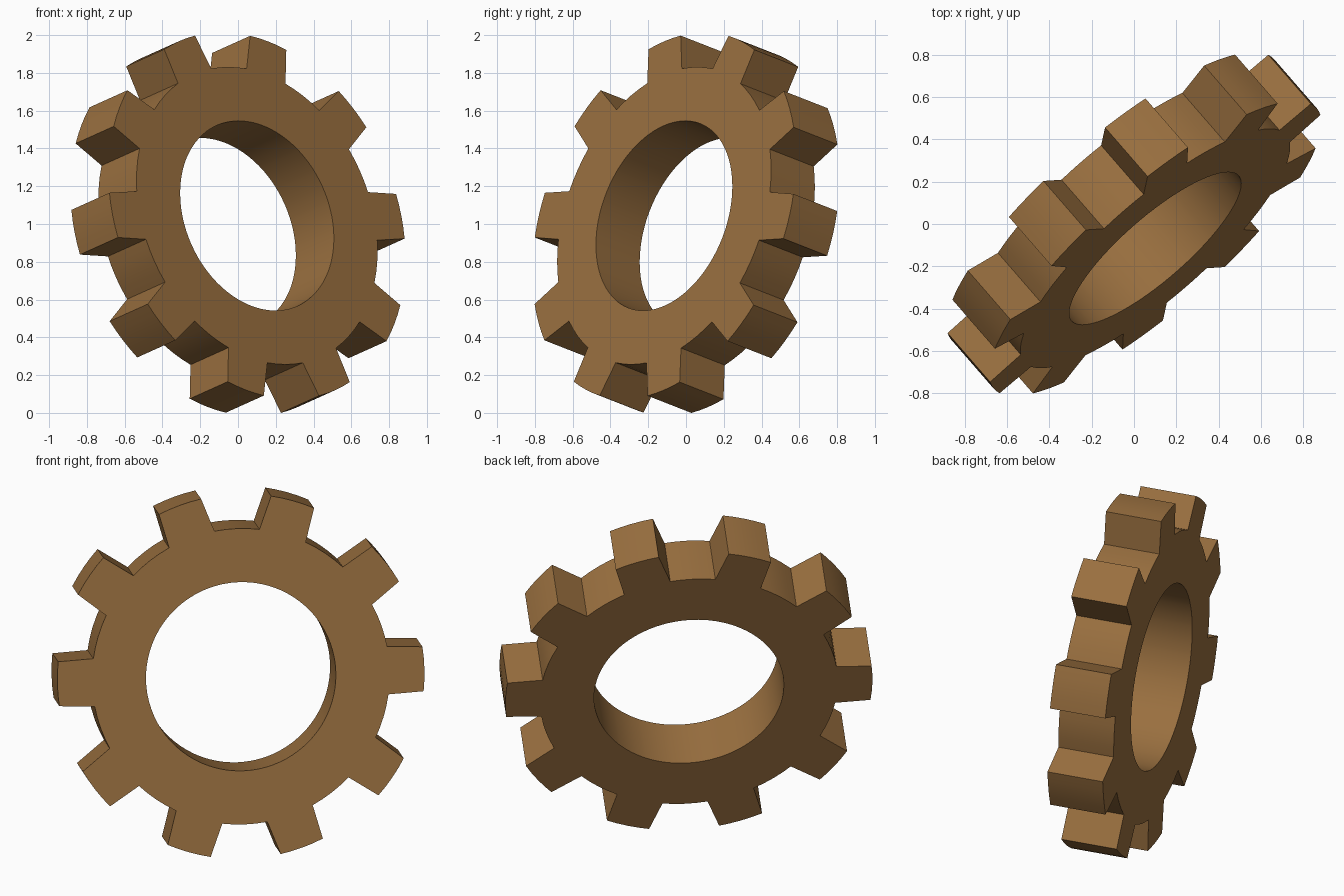
import bpy, bmesh
from math import cos, sin, radians
from mathutils import Vector, Matrix

if "Cube" in bpy.data.objects:
    bpy.data.objects.remove(bpy.data.objects["Cube"])

TEETH = 10
TIP_R, ROOT_R, BORE_R, HALF_T = 1.012, 0.821, 0.5235, 0.16
TIP_A, ROOT_A = 7.0, 9.3          # half angles of a tooth at tip and root
PITCH = 360 / TEETH
SEG = 4

# Outline of the gear as (angle, radius)
outline = []
for t in range(TEETH):
    a = t * PITCH
    for i in range(SEG + 1):
        outline.append((a - TIP_A + 2 * TIP_A * i / SEG, TIP_R))
    gap = PITCH - 2 * ROOT_A
    for i in range(SEG + 1):
        outline.append((a + ROOT_A + gap * i / SEG, ROOT_R))

# Orientation: gear axis, and direction of the first tooth
axis = Vector((0.629, -0.724, 0.283)).normalized()
tooth = Vector((0.7565, 0.654, -0.0025))
tooth = (tooth - axis * tooth.dot(axis)).normalized()
side = axis.cross(tooth)
frame = Matrix((tooth, side, axis)).transposed().to_4x4()

bm = bmesh.new()


def ring(z, bore):
    return [bm.verts.new(((BORE_R if bore else r) * cos(radians(a)),
                          (BORE_R if bore else r) * sin(radians(a)), z))
            for a, r in outline]


# Four loops bridged into a closed toothed ring
loops = [ring(-HALF_T, False), ring(HALF_T, False), ring(HALF_T, True), ring(-HALF_T, True)]
n = len(outline)
for k in range(4):
    p, q = loops[k], loops[(k + 1) % 4]
    for i in range(n):
        j = (i + 1) % n
        bm.faces.new((p[i], p[j], q[j], q[i]))
bmesh.ops.recalc_face_normals(bm, faces=bm.faces)
bm.transform(Matrix.Translation((0, 0, 1)) @ frame)

# Stand exactly on the ground
low = min(v.co.z for v in bm.verts)
bmesh.ops.translate(bm, verts=bm.verts, vec=(0, 0, -low))

mesh = bpy.data.meshes.new("gear_wheel")
bm.to_mesh(mesh)
bm.free()
gear = bpy.data.objects.new("gear_wheel", mesh)
bpy.context.collection.objects.link(gear)

# Brown finish
mat = bpy.data.materials.new("brown")
mat.diffuse_color = (0.32, 0.16, 0.05, 1)
mat.use_nodes = True
mat.node_tree.nodes["Principled BSDF"].inputs["Base Color"].default_value = mat.diffuse_color
mesh.materials.append(mat)

bpy.context.view_layer.objects.active = gear
gear.select_set(True)
bpy.ops.object.shade_smooth_by_angle(angle=radians(25))
